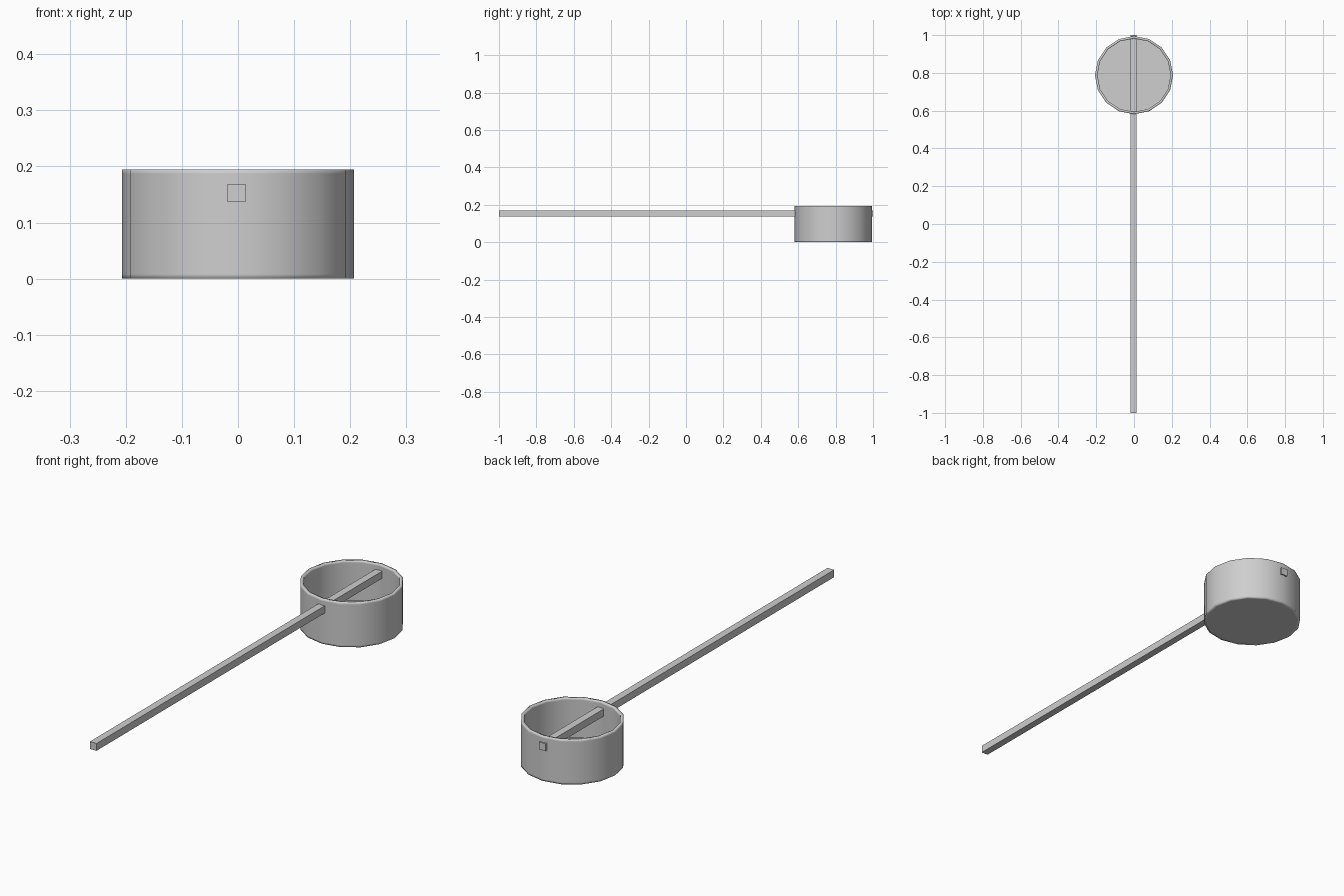
import bpy, bmesh, math
from mathutils import Matrix

if "Cube" in bpy.data.objects:
    bpy.data.objects.remove(bpy.data.objects["Cube"], do_unlink=True)

SIDES = 16
RADIUS, HEIGHT, WALL, FLOOR, LIP = 0.207, 0.195, 0.013, 0.022, 0.008
CUP_Y = 0.788

grey = bpy.data.materials.new("plain grey")
grey.use_nodes = True
colour = (0.62, 0.62, 0.62, 1)
grey.diffuse_color = colour
grey.node_tree.nodes["Principled BSDF"].inputs["Base Color"].default_value = colour


def finish(name, bm):
    bmesh.ops.recalc_face_normals(bm, faces=bm.faces)
    mesh = bpy.data.meshes.new(name)
    bm.to_mesh(mesh)
    bm.free()
    mesh.materials.append(grey)
    obj = bpy.data.objects.new(name, mesh)
    bpy.context.collection.objects.link(obj)
    return obj


def ring(bm, radius, z):
    return [bm.verts.new((radius * math.cos(a), CUP_Y + radius * math.sin(a), z))
            for a in (2 * math.pi * i / SIDES for i in range(SIDES))]


# Cup: a closed wall profile swept round, with support loops at rim and base
bm = bmesh.new()
inner = RADIUS - WALL
profile = [(inner, 0), (RADIUS, 0), (RADIUS, LIP), (RADIUS, HEIGHT - LIP),
           (RADIUS, HEIGHT), (inner, HEIGHT), (inner, HEIGHT - LIP), (inner, FLOOR)]
rings = [ring(bm, r, z) for r, z in profile]
for low, high in zip(rings, rings[1:]):
    for i in range(SIDES):
        j = (i + 1) % SIDES
        bm.faces.new((low[i], low[j], high[j], high[i])).smooth = True
# Flat underside and inner floor with crisp borders
for loop in (rings[0], rings[-1]):
    for edge in bm.faces.new(loop).edges:
        edge.smooth = False
finish("cup", bm)

# Handle: a long square bar passing through both walls of the cup
bm = bmesh.new()
bmesh.ops.create_cube(bm, size=1, matrix=Matrix.Translation((-0.003, 0, 0.153))
                      @ Matrix.Diagonal((0.032, 2, 0.032, 1)))
finish("handle", bm)
